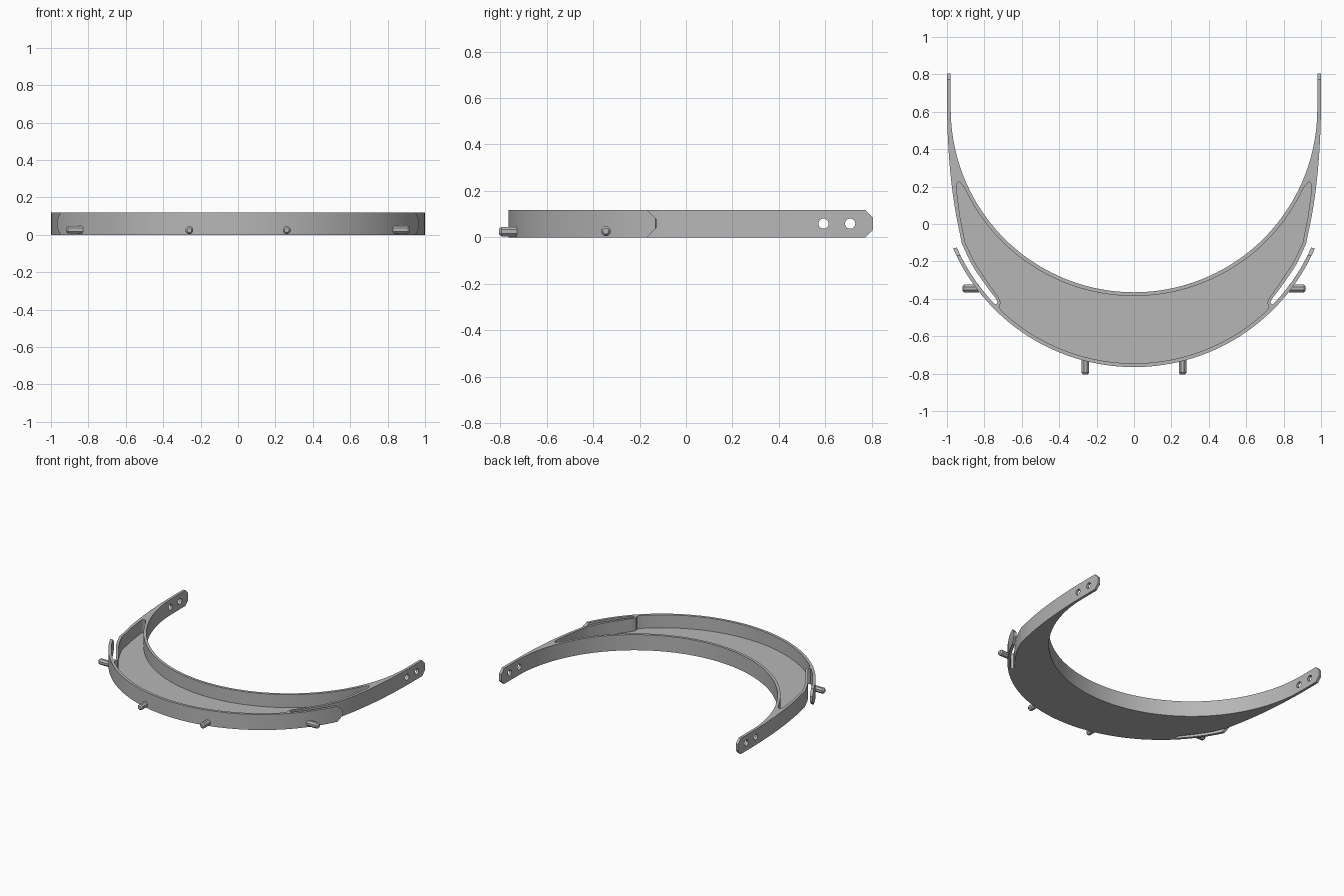
import bpy, bmesh, math
from mathutils import Matrix, Vector

if "Cube" in bpy.data.objects:
    bpy.data.objects.remove(bpy.data.objects["Cube"])

H, FLOOR = 0.118, 0.02            # wall height, floor thickness
OUT_C, OUT_R = 0.289, 1.054       # front band circle: centre y, radius
IN_C, IN_R = 0.615, 0.98          # inner band circle
WALL = 0.02

grey = bpy.data.materials.new("grey plastic")
grey.diffuse_color = (0.47, 0.47, 0.47, 1)
grey.use_nodes = True
grey.node_tree.nodes["Principled BSDF"].inputs["Base Color"].default_value = grey.diffuse_color


def finish(name, bm):
    bmesh.ops.recalc_face_normals(bm, faces=bm.faces)
    me = bpy.data.meshes.new(name)
    bm.to_mesh(me)
    bm.free()
    ob = bpy.data.objects.new(name, me)
    bpy.context.collection.objects.link(ob)
    me.materials.append(grey)
    return ob


def prism(name, pts, lo, hi, axis="z"):
    """Extrude a closed 2D outline along z, or a (y, z) outline along x."""
    bm = bmesh.new()
    put = (lambda p: (p[0], p[1], lo)) if axis == "z" else (lambda p: (lo, p[0], p[1]))
    face = bm.faces.new([bm.verts.new(put(p)) for p in pts])
    ext = bmesh.ops.extrude_face_region(bm, geom=[face])
    move = Vector((0, 0, hi - lo)) if axis == "z" else Vector((hi - lo, 0, 0))
    bmesh.ops.translate(bm, vec=move, verts=[v for v in ext["geom"] if isinstance(v, bmesh.types.BMVert)])
    return finish(name, bm)


def arc(cy, r, x0, x1, n):
    """Lower part of a circle centred on x = 0, from x0 to x1."""
    a0, a1 = math.asin(x0 / r), math.asin(x1 / r)
    angs = [a0 + (a1 - a0) * i / n for i in range(n + 1)]
    return [(r * math.sin(a), cy - r * math.cos(a)) for a in angs]


def spline(p, n=5):
    """Catmull-Rom curve through the given points."""
    q = [Vector(v) for v in [p[0]] + p + [p[-1]]]
    out = []
    for a, b, c, d in zip(q, q[1:], q[2:], q[3:]):
        for i in range(n):
            t = i / n
            v = 0.5 * (2 * b + (c - a) * t + (2 * a - 5 * b + 4 * c - d) * t * t
                       + (3 * b - a - 3 * c + d) * t ** 3)
            out.append((v.x, v.y))
    return out + [tuple(p[-1])]


def mirrored(half):
    return half + [(-x, y) for x, y in half[-2:0:-1]]


def cut(ob, cutter):
    mod = ob.modifiers.new("cut", "BOOLEAN")
    mod.operation, mod.solver, mod.object = "DIFFERENCE", "EXACT", cutter
    bpy.context.view_layer.objects.active = ob
    bpy.ops.object.modifier_apply(modifier=mod.name)
    bpy.data.objects.remove(cutter)


# Visor body: front band with free tabs, slots, side edges, arms and inner band
half = arc(OUT_C, OUT_R, 0, 0.967, 40)
half += arc(OUT_C, OUT_R - WALL, 0.947, 0.752, 12)
half += [(0.738, -0.432), (0.729, -0.417)]
half += spline([(0.74, -0.397), (0.80, -0.317), (0.868, -0.215), (0.92, -0.105)])
half += spline([(0.95, 0.04), (0.97, 0.17), (0.986, 0.32), (0.996, 0.48), (1.0, 0.62)])
half += [(1.0, 0.805), (IN_R, 0.805)]
half += arc(IN_C, IN_R, IN_R, 0, 44)
body = prism("visor_body", mirrored(half), 0, H)

# Crescent pocket above the floor
pocket = arc(OUT_C, OUT_R - WALL, 0, 0.708, 30)
pocket += [(0.721, -0.445), (0.712, -0.42)]
pocket += spline([(0.724, -0.393), (0.783, -0.31), (0.85, -0.207), (0.902, -0.1)])
pocket += spline([(0.93, 0.04), (0.947, 0.17), (0.948, 0.21), (0.936, 0.225), (0.921, 0.212)])
pocket += arc(IN_C, IN_R + WALL, 0.908, 0, 36)
cut(body, prism("pocket_cutter", mirrored(pocket), FLOOR, H + 0.1))

# Clipped corners on the arm ends and tab ends
C = 0.033
for s in (-1, 1):
    for y, near, far in ((0.805, 0.95, 1.05), (-0.135, 0.928, 1.05)):
        for z, d in ((0, -1), (H, 1)):
            e = 0.01
            tri = [(y - C - e, z + d * e), (y + e, z + d * e), (y + e, z - d * (C + e))]
            lo, hi = sorted((s * near, s * far))
            cut(body, prism("corner_cutter", tri, lo, hi, "x"))

# Strap holes through both arms
for y in (0.592, 0.707):
    ring = [(y + 0.022 * math.cos(i * math.tau / 24), 0.059 + 0.022 * math.sin(i * math.tau / 24))
            for i in range(24)]
    cut(body, prism("hole_cutter", ring, -1.1, 1.1, "x"))

bpy.ops.object.select_all(action="DESELECT")
body.select_set(True)
bpy.context.view_layer.objects.active = body
bpy.ops.object.shade_smooth_by_angle(angle=math.radians(25))


# Octagonal pegs with chamfered tips
def peg(name, base, tip, r=0.022):
    base, tip = Vector(base), Vector(tip)
    axis = (tip - base).normalized()
    rot = axis.to_track_quat("Z", "Y").to_matrix().to_4x4() @ Matrix.Rotation(math.pi / 8, 4, "Z")
    length = (tip - base).length
    bm = bmesh.new()
    rings = []
    for z, k in ((0, 1), (length - 0.01, 1), (length, 0.6)):
        rings.append([bm.verts.new(base + rot @ Vector((r * k * math.cos(i * math.tau / 8),
                                                       r * k * math.sin(i * math.tau / 8), z)))
                      for i in range(8)])
    for a, b in zip(rings, rings[1:]):
        for i in range(8):
            bm.faces.new((a[i], a[(i + 1) % 8], b[(i + 1) % 8], b[i]))
    bm.faces.new(rings[0])
    bm.faces.new(rings[-1])
    finish(name, bm)


for s, side in ((-1, "left"), (1, "right")):
    peg("front_peg_" + side, (s * 0.26, -0.722, 0.025), (s * 0.26, -0.805, 0.025))
    peg("side_peg_" + side, (s * 0.828, -0.345, 0.027), (s * 0.918, -0.345, 0.027))
